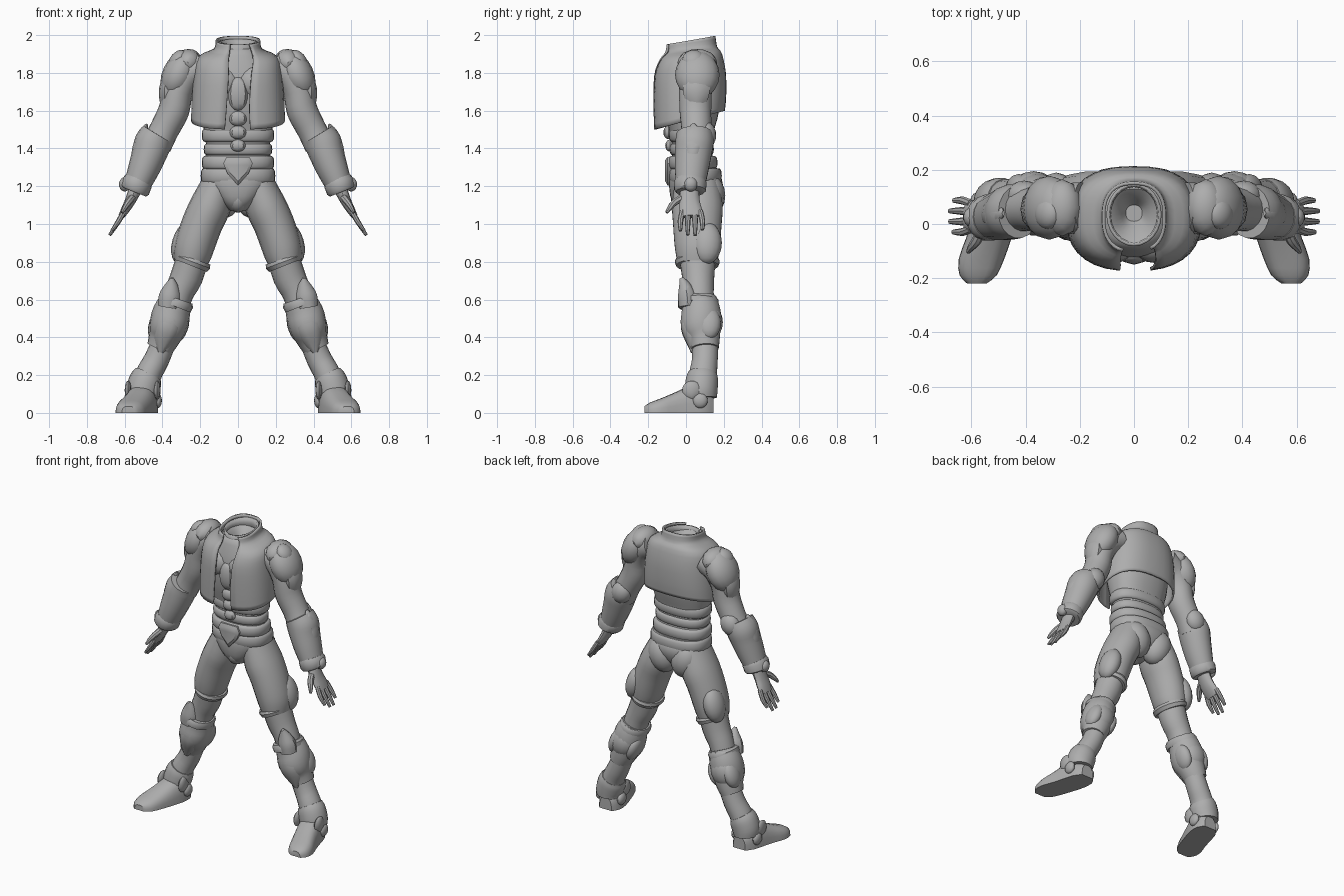
import bpy, bmesh, math
from mathutils import Vector, Matrix, Euler

grey = bpy.data.materials.new("plain_grey")
grey.diffuse_color = (0.42, 0.42, 0.42, 1)


def finish(name, bm, mirror=False, thick=0, angle=38):
    bmesh.ops.recalc_face_normals(bm, faces=bm.faces)
    me = bpy.data.meshes.new(name)
    bm.to_mesh(me)
    bm.free()
    me.materials.append(grey)
    ob = bpy.data.objects.new(name, me)
    bpy.context.collection.objects.link(ob)
    bpy.ops.object.select_all(action='DESELECT')
    ob.select_set(True)
    bpy.context.view_layer.objects.active = ob
    bpy.ops.object.shade_smooth_by_angle(angle=math.radians(angle))
    if thick:
        m = ob.modifiers.new("thickness", 'SOLIDIFY')
        m.thickness, m.offset = thick, 0
    if mirror:
        ob.modifiers.new("mirror", 'MIRROR').use_mirror_merge = False
    return ob


def smooth_rows(rows, n):
    """Catmull-Rom interpolation between rows of numbers."""
    out = []
    for i in range(len(rows) - 1):
        a, b, c, d = (rows[max(0, min(len(rows) - 1, i + k))] for k in (-1, 0, 1, 2))
        for s in range(n):
            t = s / n
            out.append([q + .5 * t * (r - p + t * (2*p - 5*q + 4*r - w + t * (3*(q - r) + w - p)))
                        for p, q, r, w in zip(a, b, c, d)])
    return out + [list(rows[-1])]


def power(v, p):
    return math.copysign(abs(v) ** p, v)


def skin(bm, loops, closed=True, caps=True):
    vs = [[bm.verts.new(p) for p in l] for l in loops]
    n = len(vs[0])
    for a, b in zip(vs, vs[1:]):
        for i in range(n if closed else n - 1):
            j = (i + 1) % n
            bm.faces.new((a[i], a[j], b[j], b[i]))
    if caps:
        bm.faces.new(vs[0])
        bm.faces.new(vs[-1])


def add_limb(bm, rows, sides=18, n=3, p=1):
    """Tube through rows of x, y, z, half width, half depth."""
    rows = smooth_rows(rows, n)
    c = [Vector(r[:3]) for r in rows]
    loops = []
    for i, r in enumerate(rows):
        t = (c[min(i + 1, len(c) - 1)] - c[max(i - 1, 0)]).normalized()
        u = Vector((0, 1, 0)).cross(t).normalized()
        v = t.cross(u)
        loops.append([c[i] + u * r[3] * power(math.cos(a), p) + v * r[4] * power(math.sin(a), p)
                      for a in (2 * math.pi * k / sides for k in range(sides))])
    skin(bm, loops)


def limb(name, rows, mirror=True, **kw):
    bm = bmesh.new()
    add_limb(bm, rows, **kw)
    return finish(name, bm, mirror)


def trunk(name, rows, p=.85, n=3, sides=28):
    """Level rings: z, half width, front y, back y."""
    bm = bmesh.new()
    loops = []
    for z, w, f, b in smooth_rows(rows, n):
        loops.append([(w * power(math.sin(a), p), (f + b) / 2 - (b - f) / 2 * power(math.cos(a), p), z)
                      for a in (2 * math.pi * k / sides for k in range(sides))])
    skin(bm, loops)
    return finish(name, bm)


def pad(name, spots, mirror=True, seg=16):
    """Ellipsoids: centre, radii, tilt in degrees about x, y, z."""
    bm = bmesh.new()
    for c, r, rot in spots:
        m = Matrix.LocRotScale(Vector(c), Euler([math.radians(d) for d in rot]), Vector(r))
        bmesh.ops.create_uvsphere(bm, u_segments=seg, v_segments=10, radius=1, matrix=m)
    return finish(name, bm, mirror)


# Torso with hollow neck, waist bands and belt
trunk("torso", [(1.07, .04, -.03, .07), (1.12, .10, -.075, .16), (1.21, .175, -.09, .195),
                (1.29, .182, -.08, .165), (1.39, .168, -.072, .135), (1.48, .178, -.085, .145),
                (1.6, .2, -.115, .175), (1.75, .2, -.125, .18), (1.86, .15, -.105, .16),
                (1.93, .088, -.07, .13), (1.85, .03, .01, .07)])
for name, z, h, w, f, b in [("upper_waist_band", 1.47, .035, .19, -.088, .15),
                            ("lower_waist_band", 1.395, .03, .18, -.085, .146),
                            ("belt", 1.325, .035, .19, -.093, .165),
                            ("hip_band", 1.255, .04, .196, -.088, .188)]:
    trunk(name, [(z - h, w - .012, f + .012, b - .012), (z - h * .6, w, f, b),
                 (z + h * .6, w, f, b), (z + h, w - .012, f + .012, b - .012)], n=2)

# Open sleeveless jacket with collar: half width, front y, back y, front z, back z, opening left, right
bm = bmesh.new()
loops = []
for w, f, b, zf, zb, xl, xr in smooth_rows([
        (.243, -.165, .2, 1.5, 1.6, .07, .065), (.24, -.168, .207, 1.62, 1.68, .06, .06),
        (.228, -.165, .205, 1.78, 1.8, .05, .07), (.205, -.14, .185, 1.86, 1.9, .05, .08),
        (.125, -.11, .16, 1.905, 1.935, .045, .075), (.112, -.1, .15, 1.95, 1.995, .04, .06)], 3):
    p = .8
    a0 = math.asin((xr / w) ** (1 / p))
    a1 = 2 * math.pi - math.asin((xl / w) ** (1 / p))
    row = []
    for k in range(33):
        a = a0 + (a1 - a0) * k / 32
        y = -power(math.cos(a), p)
        row.append((w * power(math.sin(a), p), (f + b) / 2 + (b - f) / 2 * y,
                    (zf + zb) / 2 + (zb - zf) / 2 * y))
    loops.append(row)
skin(bm, loops, closed=False, caps=False)
finish("jacket", bm, thick=.012)

# Inner neck collar
bm = bmesh.new()
skin(bm, [[(w * math.sin(a), .035 - (w + .015) * math.cos(a), z - .015 * math.cos(a))
           for a in (math.pi * k / 12 for k in range(24))]
          for z, w in [(1.87, .1), (1.93, .092), (1.965, .096)]], caps=False)
finish("neck_collar", bm, thick=.012)

# Front plates down the belly
pad("belly_plates", [((0, -.115, 1.69), (.055, .035, .09), (0, 0, 0)),
                     ((0, -.1, 1.56), (.048, .03, .042), (0, 0, 0)),
                     ((0, -.092, 1.485), (.044, .028, .036), (0, 0, 0)),
                     ((0, -.085, 1.415), (.04, .025, .032), (0, 0, 0))], False, 8)
pad("chest_muscle", [((.085, -.07, 1.75), (.1, .075, .09), (0, 0, 0))])

# Shield shaped buckle
bm = bmesh.new()
outline = [(-.06, 1.355), (.06, 1.355), (.078, 1.32), (.055, 1.265), (0, 1.205), (-.055, 1.265), (-.078, 1.32)]
skin(bm, [[(x * s, y, 1.29 + (z - 1.29) * s) for x, z in outline]
          for s, y in [(1, -.05), (1, -.098), (.75, -.11)]])
finish("belt_buckle", bm)
pad("groin_guard", [((0, -.005, 1.135), (.055, .075, .075), (0, 0, 0))], False)
pad("buttock", [((.085, .115, 1.15), (.095, .093, .12), (0, 15, 0))])

# Legs
limb("thigh", [(.1, .055, 1.23, .085, .115), (.145, .06, 1.1, .108, .135), (.19, .06, 1.0, .108, .13),
               (.225, .06, .9, .106, .123), (.24, .06, .84, .1, .115), (.251, .06, .79, .086, .105)])
limb("thigh_cuff", [(.236, .06, .815, .094, .113), (.241, .06, .8, .1, .12), (.249, .06, .78, .09, .112)], n=1)
limb("lower_thigh", [(.235, .06, .84, .085, .1), (.272, .065, .72, .086, .086),
                     (.31, .068, .64, .078, .08), (.34, .07, .55, .075, .08)])
pad("thigh_side_pad", [((.287, .11, .9), (.062, .08, .115), (0, -16, 0))])
limb("shin_guard", [(.325, .07, .6, .084, .092), (.352, .08, .53, .1, .105), (.37, .08, .46, .1, .108),
                    (.39, .095, .4, .085, .087), (.415, .1, .34, .07, .074)])
limb("knee_band", [(.322, .065, .605, .085, .1), (.327, .065, .59, .095, .11), (.337, .065, .565, .092, .108)], n=1)
limb("knee_plate", [(.35, -.025, .715, .008, .01), (.352, -.008, .675, .036, .032),
                    (.36, .005, .62, .058, .05), (.37, .01, .56, .055, .05)], sides=10)
pad("calf_pads", [((.425, .12, .475), (.045, .065, .09), (0, -20, 0)),
                  ((.305, .11, .45), (.04, .065, .085), (0, -20, 0)),
                  ((.37, .125, .48), (.085, .07, .1), (0, -20, 0))])
limb("shin_front_plate", [(.345, .01, .55, .045, .03), (.37, .01, .46, .065, .04),
                          (.395, .035, .38, .05, .035), (.41, .04, .32, .015, .015)], sides=10)
limb("lower_shin", [(.39, .1, .38, .064, .07), (.432, .1, .28, .067, .069),
                    (.475, .09, .2, .07, .074), (.505, .085, .1, .08, .078)])
limb("boot_cuff", [(.474, .088, .205, .074, .078), (.488, .085, .175, .086, .086),
                   (.505, .08, .12, .088, .088), (.51, .08, .08, .08, .085)])

# Splayed foot with a flat sole: y, centre x, half width, height
bm = bmesh.new()
loops = []
for y, x, w, h in smooth_rows([(.145, .497, .045, .08), (.1, .5, .075, .125), (.03, .512, .084, .145),
                               (-.05, .535, .084, .112), (-.13, .563, .084, .078),
                               (-.19, .575, .068, .055), (-.22, .58, .035, .035)], 2):
    loops.append([(x + w * power(math.cos(a), .7), y, h * power(math.sin(a), .8))
                  for a in (math.pi * k / 12 for k in range(13))])
skin(bm, loops)
finish("foot", bm, True)
pad("ankle_studs", [((x, .075, .065), (.022, .04, .04), (0, 0, 0)) for x in (.425, .583)])
pad("ankle_flaps", [((x, .03, .12), (.018, .05, .05), (0, 0, 0)) for x in (.428, .582)], seg=8)

# Arms
limb("upper_arm", [(.19, .06, 1.83, .085, .095), (.27, .055, 1.79, .085, .095), (.318, .05, 1.7, .08, .088),
                   (.34, .05, 1.6, .082, .085), (.39, .055, 1.5, .078, .08), (.43, .05, 1.42, .08, .08)])
pad("shoulder_pad", [((.313, .06, 1.79), (.088, .118, .135), (0, -25, 0))])
pad("shoulder_upper_plate", [((.265, .06, 1.855), (.075, .105, .07), (0, 35, 0))], seg=12)
pad("shoulder_disc", [((.318, .04, 1.87), (.06, .06, .04), (0, 48, 0))])
limb("upper_arm_plate", [(.355, .055, 1.79, .035, .06), (.375, .055, 1.72, .042, .075),
                         (.375, .055, 1.65, .04, .06), (.385, .055, 1.58, .012, .015)], sides=10)
pad("elbow_cap", [((.405, .105, 1.47), (.065, .055, .075), (0, -25, 0)),
                  ((.362, .05, 1.455), (.03, .05, .045), (0, -25, 0))])
limb("forearm_guard", [(.425, .045, 1.475, .088, .098), (.45, .045, 1.43, .098, .102), (.47, .038, 1.37, .092, .098),
                       (.5, .03, 1.29, .083, .09), (.528, .025, 1.22, .072, .08), (.535, .025, 1.2, .068, .075)])
limb("forearm_fin", [(.482, .04, 1.53, .005, .01), (.505, .04, 1.48, .025, .04),
                     (.538, .038, 1.4, .022, .045), (.56, .03, 1.32, .008, .02)], sides=8)
limb("wrist_cuff", [(.527, .025, 1.235, .072, .08), (.533, .024, 1.22, .08, .087),
                    (.546, .022, 1.18, .078, .084), (.55, .022, 1.17, .068, .075)], n=1)
pad("wrist_stud", [((.6, .025, 1.21), (.03, .036, .038), (0, 0, 0))])

# Hand with four fingers and a thumb
bm = bmesh.new()
add_limb(bm, [(.54, .02, 1.19, .036, .048), (.572, .018, 1.12, .028, .055),
              (.6, .025, 1.07, .022, .06), (.618, .028, 1.04, .016, .056)], 12)
for i, tip in enumerate((.965, .942, .94, .97)):
    y = -.018 + i * .031
    out = (y - .028) * .25
    add_limb(bm, [(.602, y, 1.07, .014, .015), (.632, y + out, 1.015, .014, .015),
                  (.68 - (tip - .94) * .5, y + out, tip, .008, .009)], 8, 2)
add_limb(bm, [(.56, -.015, 1.14, .02, .02), (.58, -.06, 1.115, .018, .019),
              (.6, -.085, 1.085, .014, .015), (.612, -.103, 1.06, .008, .008)], 8, 2)
finish("hand", bm, True)
